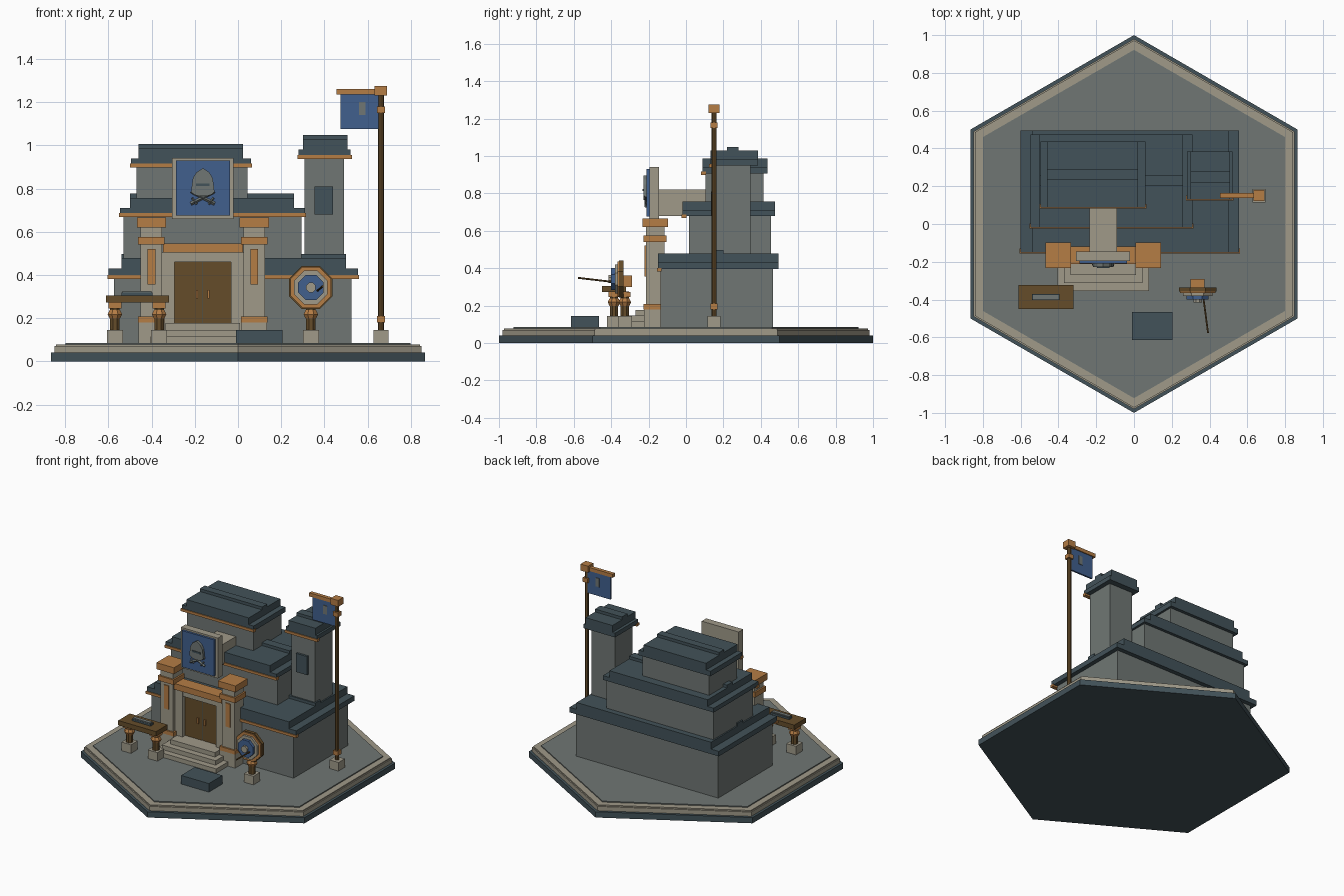
import bpy, bmesh, math
from mathutils import Vector

if "Cube" in bpy.data.objects:
    bpy.data.objects.remove(bpy.data.objects["Cube"])


def mat(name, r, g, b):
    m = bpy.data.materials.new(name)
    m.diffuse_color = (r, g, b, 1)
    m.use_nodes = True
    m.node_tree.nodes["Principled BSDF"].inputs["Base Color"].default_value = m.diffuse_color
    return m


SLATE = mat("slate roof", .055, .085, .10)
GREY = mat("grey stone", .16, .183, .174)
BEIGE = mat("beige stone", .35, .322, .25)
ORANGE = mat("copper trim", .46, .205, .06)
BROWN = mat("dark wood", .13, .073, .023)
BLUE = mat("blue cloth", .052, .115, .27)


def finish(bm, name, m):
    bmesh.ops.recalc_face_normals(bm, faces=bm.faces)
    me = bpy.data.meshes.new(name)
    bm.to_mesh(me)
    bm.free()
    me.materials.append(m)
    ob = bpy.data.objects.new(name, me)
    bpy.context.collection.objects.link(ob)
    return ob


def box(name, m, x0, x1, y0, y1, z0, z1):
    bm = bmesh.new()
    bmesh.ops.create_cube(bm, size=1)
    for v in bm.verts:
        v.co = ((x0 + x1) / 2 + v.co.x * (x1 - x0),
                (y0 + y1) / 2 + v.co.y * (y1 - y0),
                (z0 + z1) / 2 + v.co.z * (z1 - z0))
    return finish(bm, name, m)


def block(name, m, x, y, w, z0, z1):
    return box(name, m, x - w / 2, x + w / 2, y - w / 2, y + w / 2, z0, z1)


def rod(name, m, a, b, r0, r1, sides=8, turn=0.0):
    # tapered prism running from point a to point b
    a, b = Vector(a), Vector(b)
    bm = bmesh.new()
    bmesh.ops.create_cone(bm, cap_ends=True, segments=sides, radius1=r0,
                          radius2=r1, depth=(b - a).length)
    ob = finish(bm, name, m)
    spin = Vector((0, 0, 1)).rotation_difference(b - a).to_matrix().to_4x4()
    for v in ob.data.vertices:
        c, s = math.cos(turn), math.sin(turn)
        p = Vector((v.co.x * c - v.co.y * s, v.co.x * s + v.co.y * c, v.co.z))
        v.co = spin @ p + (a + b) / 2
    return ob


def plate(name, m, pts, y0, y1):
    # outline in x and z pushed through y
    bm = bmesh.new()
    f = bm.faces.new([bm.verts.new((x, y0, z)) for x, z in pts])
    ext = bmesh.ops.extrude_face_region(bm, geom=[f])
    for v in ext["geom"]:
        if isinstance(v, bmesh.types.BMVert):
            v.co.y = y1
    return finish(bm, name, m)


# hexagonal ground, corners at front and back
for name, m, r, z0, z1 in (("ground_foot", SLATE, 1, 0, .04),
                           ("ground_border", BEIGE, .98, .04, .07),
                           ("ground_rim", BEIGE, .972, .069, .078),
                           ("ground_top", GREY, .922, .07, .085)):
    rod(name, m, (0, 0, z0), (0, 0, z1), r, r, 6)


def tier(name, wall, slab, cap, ridge, zs):
    # wall, wide slab, narrower cap, a ridge strip and a front trim
    zw, z1, z2, z3, z4, t = zs
    y0, y1 = cap[2:]
    box(name + "_wall", GREY, *wall, zw, z1 + .01)
    box(name + "_roof_slab", SLATE, *slab, y0, y1, z1, z2)
    box(name + "_roof_cap", SLATE, *cap, z2, z3)
    box(name + "_roof_ridge", SLATE, *cap[:2], *ridge, z3, z4)
    box(name + "_front_trim", ORANGE, slab[0] - .005, slab[1] + .005,
        y0 - .006, y0 + .02, t, t + .018)


tier("lower_storey", (-.575, .525, -.135, .465), (-.60, .555),
     (-.54, .50, -.15, .495), (.14, .20), (.08, .395, .43, .478, .498, .382))
tier("middle_storey", (-.53, .295, .015, .455), (-.547, .31),
     (-.50, .26, -.018, .475), (.20, .26), (.47, .68, .71, .757, .777, .668))
tier("upper_storey", (-.47, .045, .105, .415), (-.495, .06),
     (-.46, .022, .087, .437), (.235, .29), (.75, .905, .94, .987, 1.007, .898))
tier("tower", (.308, .49, .15, .345), (.28, .522),
     (.30, .508, .13, .385), (.22, .28), (.47, .95, .98, 1.028, 1.048, .938))
box("tower_window", SLATE, .355, .44, .135, .16, .68, .81)

# entrance
CX = -.163
for side in (-1, 1):
    x, y = CX + side * .238, -.165
    block("pillar_foot", BEIGE, x, y, .12, .08, .18)
    block("pillar_shaft", BEIGE, x, y, .10, .17, .63)
    block("pillar_lower_band", ORANGE, x, y, .122, .18, .207)
    block("pillar_upper_band", ORANGE, x, y, .122, .54, .575)
    block("pillar_cap", ORANGE, x, y, .135, .62, .665)
    box("pillar_inlay", ORANGE, x - .018, x + .018, -.222, -.21, .355, .52)
    # door frame post and door leaf
    a, b = sorted((CX + side * .13, CX + side * .19))
    box("door_post", BEIGE, a, b, -.195, -.13, .08, .505)
    a, b = sorted((CX + side * .002, CX + side * .13))
    box("door_leaf", BROWN, a, b, -.165, -.13, .175, .46)
    box("door_handle", ORANGE, CX + side * .027 - .005, CX + side * .027 + .005,
        -.178, -.16, .29, .33)
box("door_gap", SLATE, CX - .003, CX + .003, -.16, -.13, .175, .46)
box("door_head", BEIGE, CX - .19, CX + .19, -.19, -.13, .46, .505)
box("lintel", ORANGE, CX - .185, CX + .185, -.212, -.12, .503, .545)
for i in range(3):
    w = .243 - i * .035
    box("step_%d" % i, BEIGE, CX - w, CX + w, -.355 + i * .043, -.13,
        .08 + i * .031, .115 + i * .031)

# sign with its supporting beam
box("sign_beam", BEIGE, CX - .073, CX + .073, -.15, .106, .68, .82)
box("sign_board", BEIGE, CX - .143, CX + .143, -.195, -.145, .66, .942)
box("sign_cloth", BLUE, CX - .125, CX + .125, -.21, -.19, .675, .93)
half = [(0, .895), (.03, .875), (.046, .848), (.05, .82), (.054, .785),
        (.04, .772), (.018, .765)]
plate("sign_helmet", GREY, [(CX + x, z) for x, z in half] +
      [(CX - x, z) for x, z in half[:0:-1]], -.209, -.228)
box("helmet_slit", SLATE, CX - .032, CX + .032, -.232, -.227, .812, .824)
for s in (-1, 1):
    rod("sign_crossed_bar", GREY, (CX - s * .055, -.214, .73),
        (CX + s * .055, -.214, .785), .009, .006, 4)
    rod("sign_bar_guard", GREY, (CX - s * .05, -.216, .757),
        (CX - s * .028, -.216, .727), .005, .005, 4)


def post(name, x, y, top):
    # stone foot with a turned, banded wooden post
    block(name + "_foot", BEIGE, x, y, .074, .08, .145)
    rod(name + "_shaft", BROWN, (x, y, .14), (x, y, top), .024, .024, 8, math.pi / 8)
    rod(name + "_knob_low", ORANGE, (x, y, .198), (x, y, .218), .026, .036, 8, math.pi / 8)
    rod(name + "_knob_high", ORANGE, (x, y, .218), (x, y, .238), .036, .026, 8, math.pi / 8)
    block(name + "_cap", ORANGE, x, y, .06, top - .03, top - .002)


# bench
for x in (-.57, -.365):
    post("bench_post", x, -.385, .275)
box("bench_top", BROWN, -.612, -.32, -.45, -.322, .272, .305)
box("bench_plate", SLATE, -.54, -.395, -.402, -.37, .304, .318)
box("bench_ingot", GREY, -.535, -.40, -.40, -.375, .317, .325)

# loose stone slab
box("stone_slab", SLATE, -.01, .205, -.615, -.465, .08, .145)

# target on a post
TX, TZ = .337, .342
post("target_post", TX, -.327, .275)
box("target_bracket", ORANGE, TX - .037, TX + .037, -.345, -.29, .30, .36)
for name, m, r, y0, y1 in (("target_back", BROWN, .108, -.335, -.358),
                           ("target_rim", ORANGE, .102, -.355, -.365),
                           ("target_outer", BEIGE, .084, -.36, -.38),
                           ("target_middle", BLUE, .063, -.37, -.40),
                           ("target_centre", BEIGE, .024, -.39, -.415)):
    rod(name, m, (TX, y0, TZ), (TX, y1, TZ), r, r, 8, math.pi / 8)
rod("arrow_shaft", BROWN, (.366, -.38, .325), (.392, -.577, .348), .005, .005, 6)

# flagpole
PX, PY = .662, .15
block("pole_foot", BEIGE, PX, PY, .07, .08, .145)
rod("pole", BROWN, (PX, PY, .14), (PX, PY, 1.24), .013, .013, 8)
for z in (.18, 1.15):
    block("pole_ring", ORANGE, PX, PY, .038, z, z + .03)
block("pole_top", ORANGE, PX, PY, .058, 1.23, 1.275)
box("flag_arm", ORANGE, .455, .64, PY - .013, PY + .013, 1.235, 1.26)
box("flag_cloth", BLUE, .475, .672, PY - .006, PY + .006, 1.075, 1.237)
box("flag_mark", GREY, .56, .59, PY - .01, PY + .01, 1.14, 1.20)
